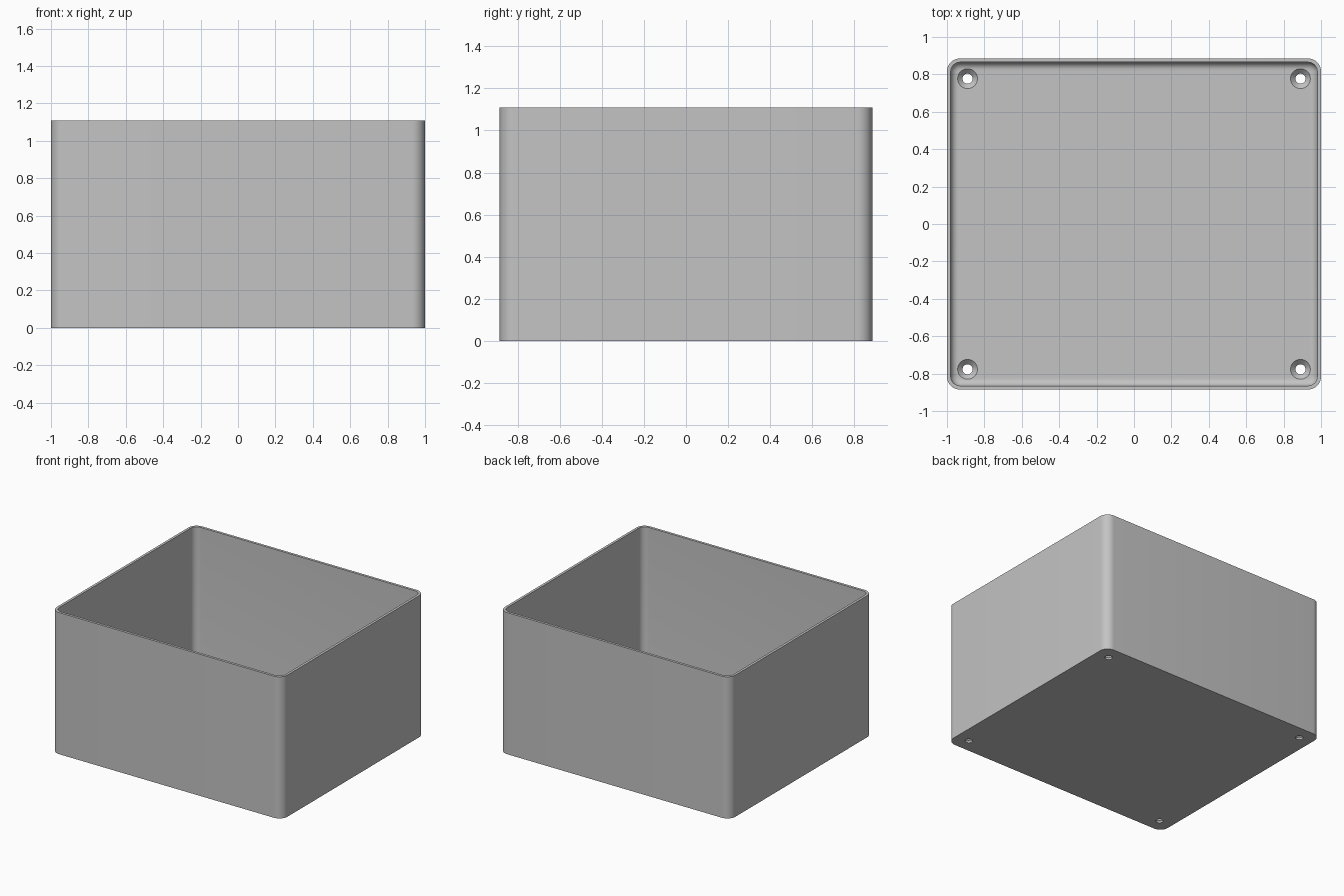
import bpy
import bmesh
from math import sin, cos, pi

cube = bpy.data.objects.get("Cube")
if cube:
    bpy.data.objects.remove(cube, do_unlink=True)

HALF_X, HALF_Y, HEIGHT = 1.0, 0.885, 1.11
CORNER, WALL, FLOOR, FILLET = 0.07, 0.02, 0.04, 0.04

grey = bpy.data.materials.new("plain grey")
grey.use_nodes = True
grey.diffuse_color = (0.55, 0.55, 0.55, 1)
grey.node_tree.nodes["Principled BSDF"].inputs["Base Color"].default_value = grey.diffuse_color


def rounded_ring(bm, inset, z, steps=10):
    """Rounded rectangle of vertices, shrunk inward by inset."""
    r = CORNER - inset
    verts = []
    for i, (sx, sy) in enumerate(((1, 1), (-1, 1), (-1, -1), (1, -1))):
        for k in range(steps + 1):
            a = (i + k / steps) * pi / 2
            verts.append(bm.verts.new((sx * (HALF_X - CORNER) + r * cos(a),
                                       sy * (HALF_Y - CORNER) + r * sin(a), z)))
    return verts


def round_ring(bm, x, y, radius, z, sides=32):
    return [bm.verts.new((x + radius * cos(2 * pi * k / sides),
                          y + radius * sin(2 * pi * k / sides), z)) for k in range(sides)]


def skin(bm, rings):
    """Closed solid through a stack of rings."""
    for a, b in zip(rings, rings[1:]):
        for k in range(len(a)):
            n = (k + 1) % len(a)
            bm.faces.new((a[k], a[n], b[n], b[k]))
    bm.faces.new(rings[0][::-1])
    bm.faces.new(rings[-1])


def finish(bm, name):
    bmesh.ops.recalc_face_normals(bm, faces=bm.faces)
    mesh = bpy.data.meshes.new(name)
    bm.to_mesh(mesh)
    bm.free()
    mesh.materials.append(grey)
    obj = bpy.data.objects.new(name, mesh)
    bpy.context.collection.objects.link(obj)
    return obj


# Open box: outside wall, rim, inside wall, floor fillet, floor
bm = bmesh.new()
profile = [(0, 0), (0, HEIGHT), (WALL, HEIGHT)]
for k in range(9):
    a = k / 8 * pi / 2
    profile.append((WALL + FILLET * (1 - cos(a)), FLOOR + FILLET * (1 - sin(a))))
skin(bm, [rounded_ring(bm, inset, z) for inset, z in profile])
box = finish(bm, "open_box")

# Countersunk screw holes in the four floor corners
bm = bmesh.new()
for sx in (-1, 1):
    for sy in (-1, 1):
        skin(bm, [round_ring(bm, sx * 0.89, sy * 0.777, r, z)
                  for r, z in ((0.027, -0.05), (0.027, 0.014), (0.053, FLOOR), (0.053, 0.06))])
cutter = finish(bm, "screw_hole_cutter")
cutter.hide_render = True

holes = box.modifiers.new("screw_holes", "BOOLEAN")
holes.operation = "DIFFERENCE"
holes.solver = "EXACT"
holes.object = cutter
bpy.ops.object.select_all(action="DESELECT")
box.select_set(True)
bpy.context.view_layer.objects.active = box
bpy.ops.object.modifier_apply(modifier=holes.name)
bpy.data.objects.remove(cutter, do_unlink=True)

bpy.ops.object.shade_smooth_by_angle(angle=pi / 6)
